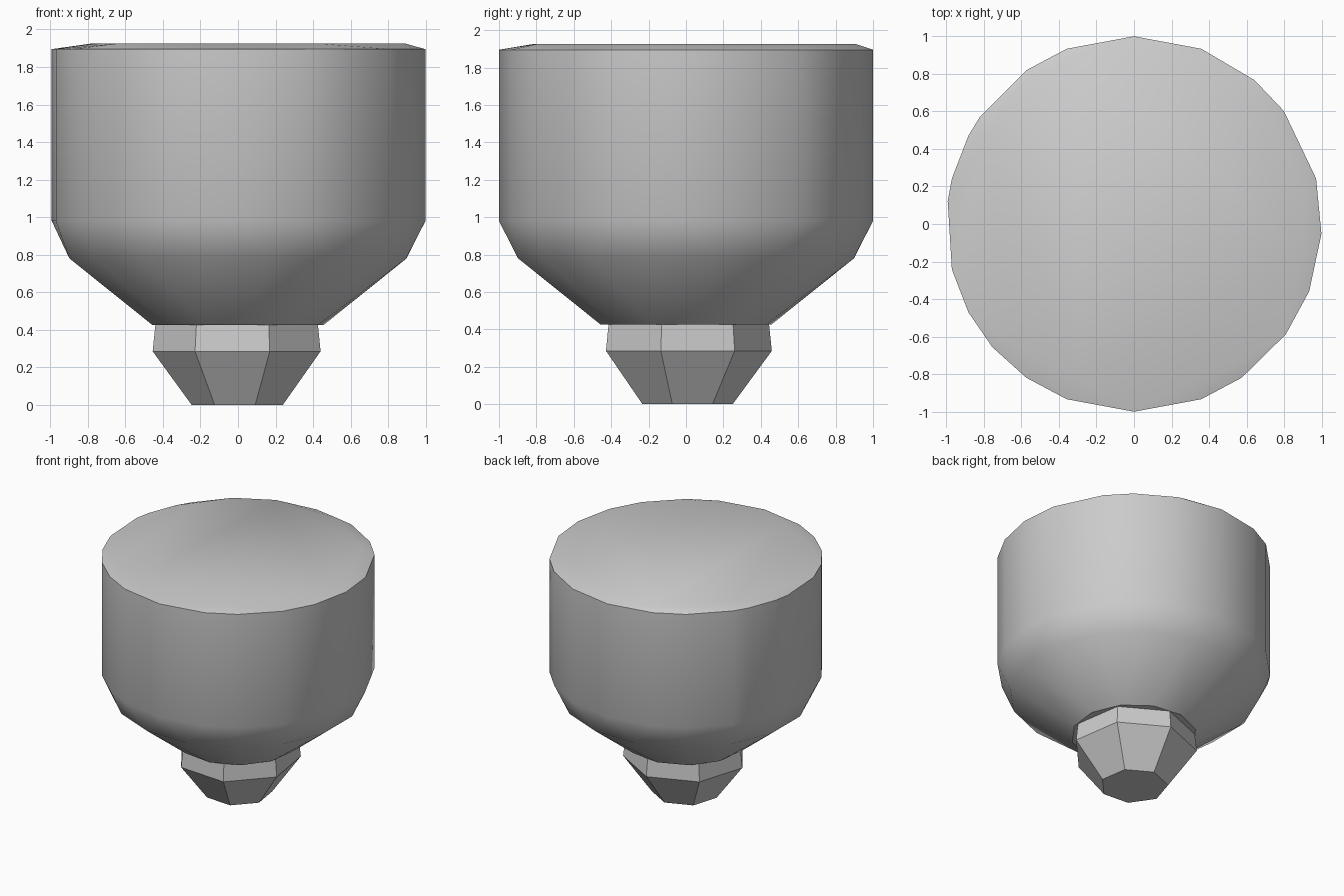
import bpy, bmesh
from math import cos, sin, radians

cube = bpy.data.objects.get("Cube")
if cube:
    bpy.data.objects.remove(cube, do_unlink=True)

grey = bpy.data.materials.new("plain grey")
grey.use_nodes = True
colour = (0.6, 0.6, 0.6, 1)
grey.diffuse_color = colour
grey.node_tree.nodes["Principled BSDF"].inputs["Base Color"].default_value = colour


def ring(radius, z, angles):
    return [(radius * cos(radians(a)), radius * sin(radians(a)), z) for a in angles]


def even(sides, start=0):
    return [start + 360 * i / sides for i in range(sides)]


def hull(name, points, smooth_angle):
    """Wrap a convex faceted shell around stacked rings."""
    bm = bmesh.new()
    for p in points:
        bm.verts.new(p)
    result = bmesh.ops.convex_hull(bm, input=bm.verts[:])
    spare = {v for v in result["geom_interior"] if isinstance(v, bmesh.types.BMVert)}
    bmesh.ops.delete(bm, geom=list(spare), context="VERTS")
    bmesh.ops.dissolve_limit(bm, angle_limit=radians(0.5), verts=bm.verts[:], edges=bm.edges[:])
    bmesh.ops.recalc_face_normals(bm, faces=bm.faces[:])
    mesh = bpy.data.meshes.new(name)
    bm.to_mesh(mesh)
    bm.free()
    mesh.materials.append(grey)
    obj = bpy.data.objects.new(name, mesh)
    bpy.context.collection.objects.link(obj)
    bpy.ops.object.select_all(action="DESELECT")
    obj.select_set(True)
    bpy.context.view_layer.objects.active = obj
    bpy.ops.object.shade_smooth_by_angle(angle=radians(smooth_angle))
    return obj


# Wide drum with uneven facets, tapering to a cone underneath
rim = [90, 69, 50, 37, 14, -3, -21, -36, -55, -69, -90,
       -111, -125, -139, -152, -166, 173, 166, 152, 145, 125, 111]
crown = [(-.78, .5), (-.64, -.65), (-.3, -.82), (.43, -.8), (.89, -.17),
         (.89, .2), (.68, .62), (.25, .91), (-.3, .91), (-.58, .76)]
body = ring(1, 1.895, rim) + ring(1, .98, rim)
body += ring(.915, .78, even(16, 11)) + ring(.46, .425, even(12, 8))
body += [(x, y, 1.925) for x, y in crown]
hull("drum_body", body, 26)

# Seven sided collar and tapered foot
seven = even(7, -17)
hull("collar", ring(.445, .43, seven) + ring(.46, .285, seven), 30)
hull("tapered_foot", ring(.46, .285, seven) + ring(.25, 0, seven), 30)
